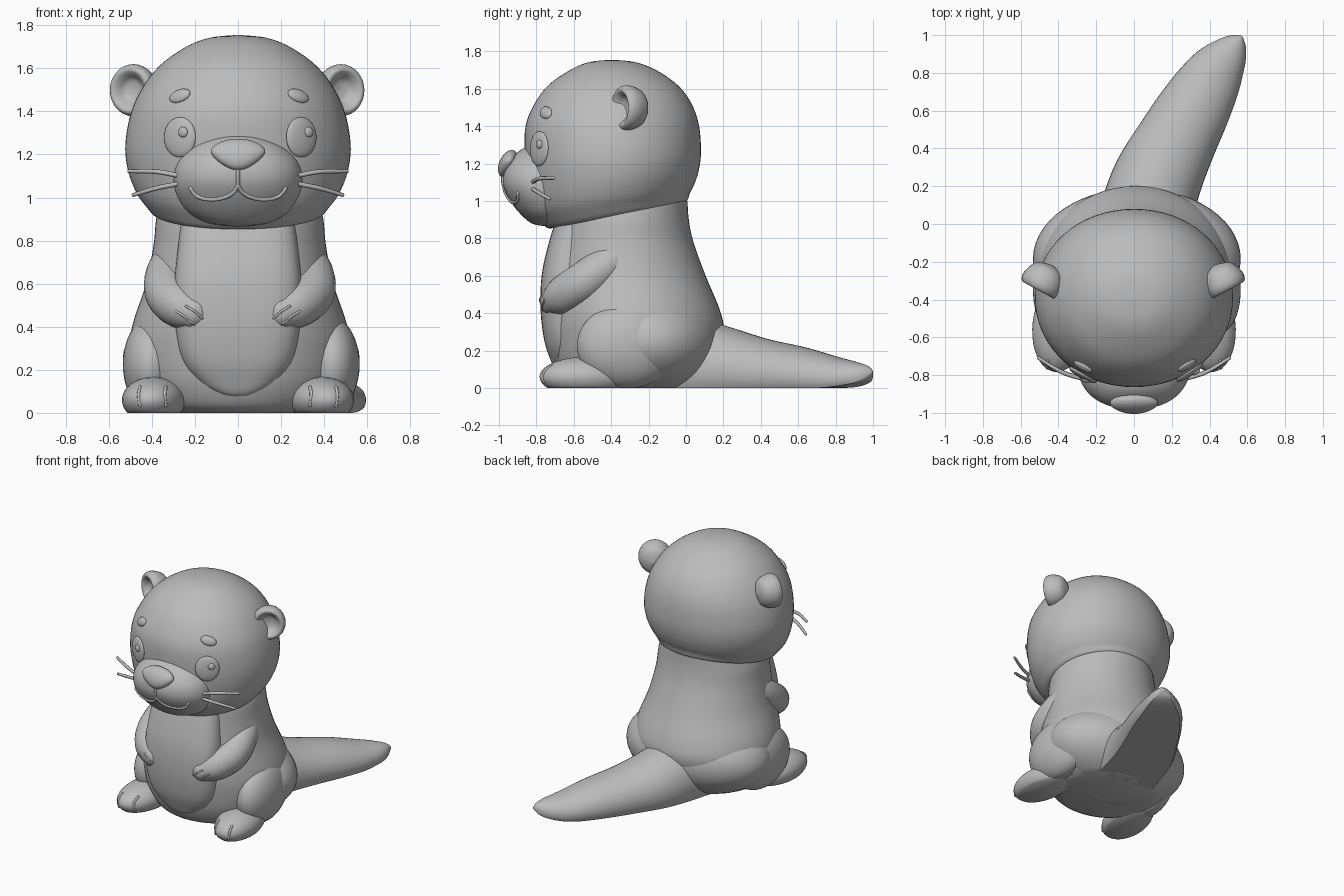
import bpy, bmesh, math
from mathutils import Vector, Matrix
from mathutils.bvhtree import BVHTree

if "Cube" in bpy.data.objects:
    bpy.data.objects.remove(bpy.data.objects["Cube"])

grey = bpy.data.materials.new("soft grey")
grey.diffuse_color = (0.5, 0.5, 0.5, 1)
grey.use_nodes = True
grey.node_tree.nodes["Principled BSDF"].inputs["Base Color"].default_value = grey.diffuse_color


def finish(name, bm, angle=50):
    bmesh.ops.remove_doubles(bm, verts=bm.verts, dist=0.0004)
    bmesh.ops.recalc_face_normals(bm, faces=bm.faces)
    me = bpy.data.meshes.new(name)
    bm.to_mesh(me)
    bm.free()
    ob = bpy.data.objects.new(name, me)
    bpy.context.collection.objects.link(ob)
    me.materials.append(grey)
    bpy.ops.object.select_all(action='DESELECT')
    ob.select_set(True)
    bpy.context.view_layer.objects.active = ob
    bpy.ops.object.shade_smooth_by_angle(angle=math.radians(angle))
    return ob


def smooth_rows(rows, k=5):
    """Catmull-Rom interpolation of tuples."""
    out = []
    for i in range(len(rows) - 1):
        a, b, c, d = (rows[max(0, min(len(rows) - 1, i + j))] for j in (-1, 0, 1, 2))
        for s in range(k):
            t = s / k
            out.append([0.5 * (2 * q + (r - p) * t + (2 * p - 5 * q + 4 * r - u) * t * t
                               + (3 * q - p - 3 * r + u) * t ** 3)
                        for p, q, r, u in zip(a, b, c, d)])
    return out + [list(rows[-1])]


def loft(name, rings, angle=50):
    bm = bmesh.new()
    vs = [[bm.verts.new(p) for p in ring] for ring in rings]
    n = len(vs[0])
    for a, b in zip(vs, vs[1:]):
        for i in range(n):
            bm.faces.new((a[i], a[(i + 1) % n], b[(i + 1) % n], b[i]))
    bm.faces.new(vs[0][::-1])
    bm.faces.new(vs[-1])
    return finish(name, bm, angle)


def upright(name, rows, power=2.0, n=56, cx=0.0):
    """Stacked ovals: z, half width, front y, back y, tilt."""
    rings = []
    for z, w, f, b, tilt in smooth_rows(rows):
        ring, w = [], max(w, 0.001)
        for i in range(n):
            a = 2 * math.pi * i / n
            c, s = math.cos(a), math.sin(a)
            x = w * math.copysign(abs(c) ** (2 / power), c)
            dy = (b - f) / 2 * math.copysign(abs(s) ** (2 / power), s)
            ring.append((cx + x, (f + b) / 2 + dy, max(0, z + tilt * dy)))
        rings.append(ring)
    return loft(name, rings)


def tube(name, pts, n=10, k=5):
    """Round sweep through x, y, z, radius with rounded ends."""
    rows = smooth_rows(pts, k)
    P = [Vector(r[:3]) for r in rows]
    R = [r[3] for r in rows]
    T = [(P[min(i + 1, len(P) - 1)] - P[max(i - 1, 0)]).normalized() for i in range(len(P))]
    caps = [math.radians(d) for d in (88, 65, 40, 20)]
    st = [(P[0] - T[0] * R[0] * math.sin(a), T[0], R[0] * math.cos(a)) for a in caps]
    st += list(zip(P, T, R))
    st += [(P[-1] + T[-1] * R[-1] * math.sin(a), T[-1], R[-1] * math.cos(a)) for a in caps[::-1]]
    u = st[0][1].orthogonal().normalized()
    rings = []
    for p, t, r in st:
        u = (u - t * u.dot(t)).normalized()
        v = t.cross(u)
        rings.append([p + r * (math.cos(2 * math.pi * i / n) * u + math.sin(2 * math.pi * i / n) * v)
                      for i in range(n)])
    return loft(name, rings)


def ellipsoid(name, c, r, rot=None, seg=36, floor=False):
    bm = bmesh.new()
    bmesh.ops.create_uvsphere(bm, u_segments=seg, v_segments=seg // 2, radius=1)
    bm.transform(Matrix.Translation(c) @ (rot or Matrix()) @ Matrix.Diagonal((*r, 1)))
    if floor:
        geo = bm.verts[:] + bm.edges[:] + bm.faces[:]
        cut = bmesh.ops.bisect_plane(bm, geom=geo, plane_co=(0, 0, 0), plane_no=(0, 0, -1), clear_outer=True)
        edges = [e for e in cut['geom_cut'] if isinstance(e, bmesh.types.BMEdge)]
        bmesh.ops.holes_fill(bm, edges=edges, sides=0)
    return finish(name, bm)


def surface(ob):
    tree = BVHTree.FromPolygons([v.co for v in ob.data.vertices], [p.vertices for p in ob.data.polygons])
    return lambda x, z: tree.ray_cast(Vector((x, -3, z)), Vector((0, 1, 0)))[:2]


def facing(nrm, roll=0):
    """Turn local -y to the surface normal, keeping z up."""
    y = -nrm
    x = y.cross(Vector((0, 0, 1))).normalized()
    return Matrix((x, y, x.cross(y))).transposed().to_4x4() @ Matrix.Rotation(roll, 4, 'Y')


def line_on(name, hit, pts, r):
    hits = [(hit(x, z)[0], r) for x, z in pts]
    tube(name, [(*p, r) for p, r in hits if p is not None], 8, 4)


# Head and torso
head = upright("head", [
    (.925, .36, -.70, -.02, .2), (.93, .395, -.74, .008, .2), (.965, .428, -.775, .02, .19),
    (1.03, .475, -.825, .045, .14), (1.13, .512, -.85, .068, .07),
    (1.25, .523, -.862, .08, .02), (1.4, .495, -.858, .07, 0), (1.52, .437, -.81, .03, 0),
    (1.62, .355, -.735, -.045, 0), (1.70, .24, -.62, -.16, 0), (1.742, .13, -.52, -.27, 0),
    (1.755, 0, -.4, -.39, 0)], 2.05, 64)
upright("torso", [
    (0, .33, -.6, .03, 0), (.04, .41, -.66, .085, 0), (.15, .48, -.71, .15, 0), (.3, .51, -.735, .2, 0),
    (.42, .495, -.742, .18, 0), (.6, .435, -.735, .105, 0), (.78, .4, -.71, .04, 0),
    (.9, .388, -.69, .015, 0), (1.0, .36, -.66, .008, 0)], cx=.008)
ellipsoid("hips", (.015, -.185, .25), (.55, .375, .3), None, 56, True)
# Raised belly panel
upright("belly_panel", [
    (.065, 0, -.65, -.55, 0), (.085, .09, -.692, -.5, 0), (.14, .185, -.72, -.46, 0),
    (.25, .262, -.757, -.44, 0), (.42, .293, -.778, -.44, 0), (.6, .295, -.772, -.44, 0),
    (.76, .28, -.738, -.43, 0), (.92, .26, -.69, -.42, 0)], 3.0)

# Tail, flat underneath
tail_rows = smooth_rows([
    (.03, -.08, .25, .42, 0), (.11, .2, .24, .335, 0), (.215, .42, .215, .265, 0), (.33, .63, .19, .218, 0),
    (.43, .8, .153, .168, .002), (.505, .905, .103, .14, .018), (.548, .965, .055, .12, .04),
    (.57, .995, .008, .095, .075)])
rings = []
for i, (cx, cy, w, h, b) in enumerate(tail_rows):
    p, q = tail_rows[max(i - 1, 0)], tail_rows[min(i + 1, len(tail_rows) - 1)]
    t = Vector((q[0] - p[0], q[1] - p[1])).normalized()
    mid, ring = b + .3 * (h - b), []
    for j in range(40):
        a = 2 * math.pi * j / 40
        l = w * math.cos(a)
        ring.append((cx + t.y * l, cy - t.x * l, max(b, mid + (h - mid) * math.sin(a))))
    rings.append(ring)
loft("tail", rings)

# Muzzle, nose and mouth
muzzle = upright("muzzle", [
    (.865, 0, -.75, -.7, 0), (.878, .13, -.82, -.6, 0), (.925, .225, -.88, -.55, 0), (1.0, .28, -.94, -.5, 0),
    (1.08, .3, -.977, -.48, 0), (1.16, .283, -.972, -.5, 0), (1.23, .225, -.93, -.55, 0),
    (1.28, .125, -.872, -.6, 0), (1.297, 0, -.8, -.72, 0)], 2.3)
on_muzzle, on_head = surface(muzzle), surface(head)
nose = ellipsoid("nose", (0, -.953, 1.2), (.133, .045, .078), Matrix.Rotation(-.45, 4, 'X'))
for v in nose.data.vertices:                       # narrow towards the bottom
    v.co.x *= 1 - .4 * max(0, min(1, (1.22 - v.co.z) / .09))

line_on("lip_groove", on_muzzle, [(0, 1.14), (0, 1.1), (0, 1.05)], .009)
for s in (-1, 1):
    line_on("smile", on_muzzle, [(0, 1.055), (s * .025, 1.02), (s * .08, .995), (s * .15, .993),
                                 (s * .195, 1.01), (s * .22, 1.042)], .01)

for s in (-1, 1):
    # Eye, eye glint and brow
    ex = .282 * s + .012
    p, nrm = on_head(ex, 1.28)
    ellipsoid("eye", p, (.083, .022, .093), facing(nrm))
    g = on_head(ex + .024, 1.303)[0] + nrm * .02
    ellipsoid("eye_glint", g, (.024, .012, .024), facing(nrm), 20)
    p, nrm = on_head(.275 * s + .005, 1.472)
    ellipsoid("brow", p, (.056, .018, .033), facing(nrm, s * .3), 24)

    # Whiskers
    for z0, z1, z2, x2, y2 in ((1.1, 1.12, 1.122, .505, -.71), (1.065, 1.043, 1.012, .485, -.73)):
        tube("whisker", [(s * .27, -.82, z0, .011), (s * .38, -.785, z1, .011), (s * x2, y2, z2, .009)], 8)

    # Cupped ear, turned outwards
    prof = smooth_rows([(0.001, .005), (.045, -.003), (.068, -.03), (.09, -.048), (.109, -.036), (.115, .0),
                        (.1, .05), (.07, .085), (.001, .105)], 3)
    m = Matrix.Translation((s * .478 - .004, -.31, 1.498)) @ Matrix.Rotation(s * .5, 4, 'Z')
    loft("ear", [[m @ Vector((r * math.cos(a), y, r * 1.05 * math.sin(a)))
                  for a in (2 * math.pi * i / 32 for i in range(32))] for r, y in prof])

    # Arm with finger grooves
    arm = tube("arm", [(s * .3 + .008, -.34, .715, .09), (s * .33 + .008, -.43, .65, .104),
                       (s * .332 + .008, -.55, .562, .11), (s * .272, -.65, .498, .104),
                       (s * .205, -.702, .465, .08)], 28)
    on_arm = surface(arm)
    for dx, dz in ((0, 0), (.045, -.025)):
        line_on("finger_groove", on_arm, [(s * (.165 + dx), .44 + dz), (s * (.2 + dx), .47 + dz),
                                          (s * (.24 + dx), .495 + dz)], .006)

    # Thigh and flat-soled foot
    ellipsoid("thigh", (s * .405 + .015, -.315, .225), (.143, .27, .228), Matrix.Rotation(s * .1, 4, 'Z'), 44, True)
    foot = ellipsoid("foot", (s * .39, -.535, .06), (.147, .25, .107), Matrix.Rotation(s * .12, 4, 'Z'), 40, True)
    on_foot = surface(foot)
    for x in (.335, .455):
        line_on("toe_groove", on_foot, [(s * x, .12), (s * (x + .006), .085), (s * x, .035)], .008)
